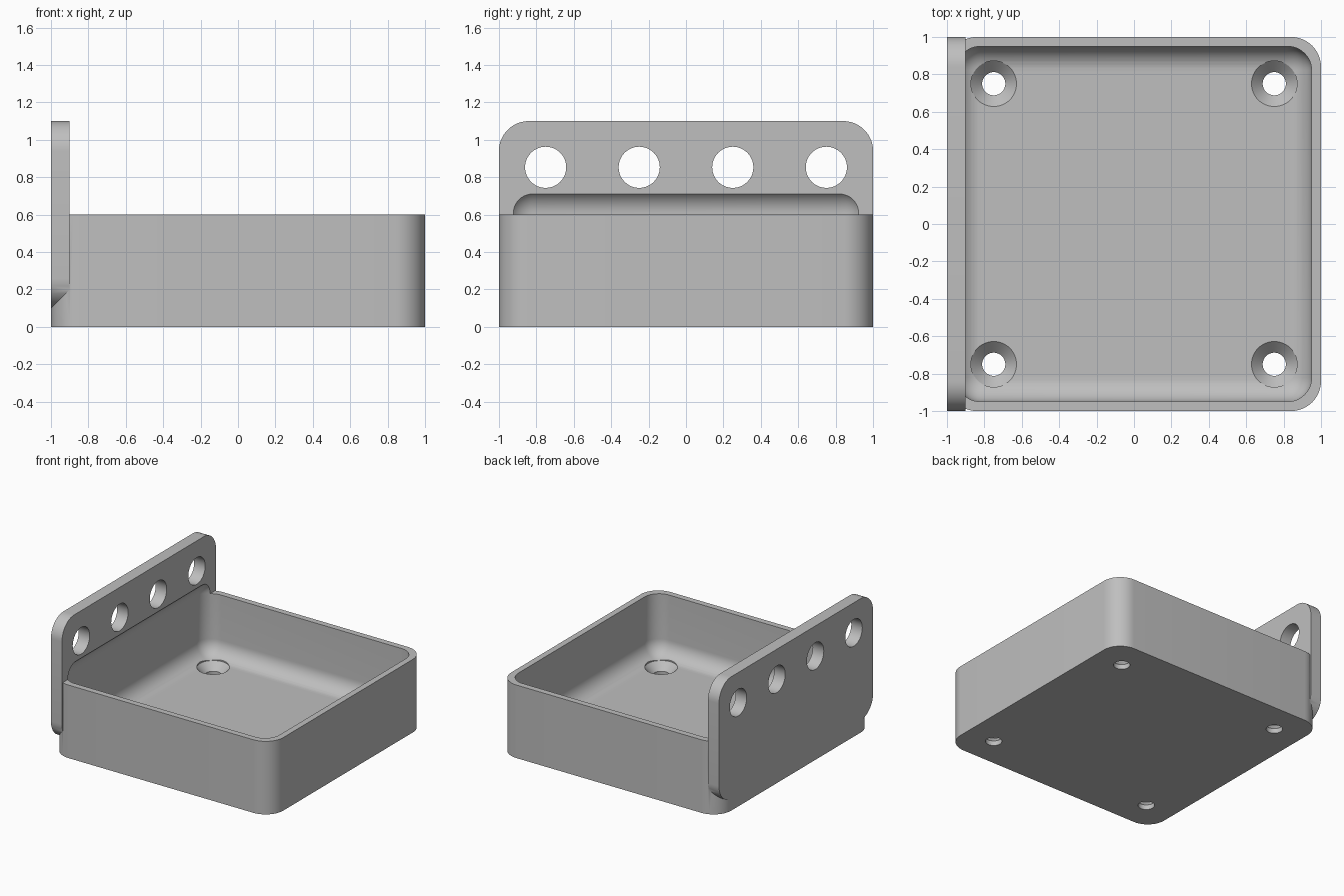
import bpy
import bmesh
import math
from mathutils import Matrix, Vector

if "Cube" in bpy.data.objects:
    bpy.data.objects.remove(bpy.data.objects["Cube"], do_unlink=True)

ROUND = 0.16      # outer corner radius
FLOOR = 0.10      # floor thickness

grey = bpy.data.materials.new("plain grey")
grey.use_nodes = True
grey.diffuse_color = (0.52, 0.52, 0.52, 1)
grey.node_tree.nodes["Principled BSDF"].inputs["Base Color"].default_value = grey.diffuse_color


def to_object(name, bm):
    bmesh.ops.recalc_face_normals(bm, faces=bm.faces)
    mesh = bpy.data.meshes.new(name)
    bm.to_mesh(mesh)
    bm.free()
    mesh.materials.append(grey)
    obj = bpy.data.objects.new(name, mesh)
    bpy.context.collection.objects.link(obj)
    return obj


def rounded_box(name, low, high, radius, axis=None):
    """Box with its edges along one axis rounded, or all edges if no axis is given."""
    low, high = Vector(low), Vector(high)
    size = high - low
    bm = bmesh.new()
    bmesh.ops.create_cube(bm, size=1, matrix=Matrix.Translation((low + high) / 2)
                          @ Matrix.Diagonal((*size, 1)))
    edges = [e for e in bm.edges if axis is None
             or abs(e.verts[0].co[axis] - e.verts[1].co[axis]) > 0.01]
    bmesh.ops.bevel(bm, geom=edges, offset=radius, segments=12, profile=0.5, affect='EDGES')
    return to_object(name, bm)


def add_lathe(bm, profile, matrix):
    """Closed solid of revolution from (radius, height) pairs."""
    sides = 48
    rings = [[bm.verts.new(matrix @ Vector((r * math.cos(k * math.tau / sides),
                                            r * math.sin(k * math.tau / sides), h)))
              for k in range(sides)] for r, h in profile]
    for a, b in zip(rings, rings[1:]):
        for k in range(sides):
            n = (k + 1) % sides
            bm.faces.new((a[k], a[n], b[n], b[k]))
    bm.faces.new(rings[0][::-1])
    bm.faces.new(rings[-1])


def combine(target, tool, operation):
    tool.hide_render = True
    mod = target.modifiers.new(operation.lower(), 'BOOLEAN')
    mod.operation = operation
    mod.solver = 'EXACT'
    mod.object = tool
    bpy.ops.object.select_all(action='DESELECT')
    bpy.context.view_layer.objects.active = target
    target.select_set(True)
    bpy.ops.object.modifier_apply(modifier=mod.name)
    bpy.data.objects.remove(tool, do_unlink=True)


# Tray block with the upright hanging plate on its right side
tray = rounded_box("tray_with_hanging_plate", (-1, -1, 0), (1, 1, 0.6), ROUND, axis=2)
plate = rounded_box("hanging_plate", (-1, -1, 0.1), (-0.9, 1, 1.1), ROUND, axis=0)
combine(tray, plate, 'UNION')

# Rounded cavity, which also bites a shallow recess into the plate
cavity = rounded_box("cavity", (-0.95, -0.95, FLOOR), (0.95, 0.95, 0.738), 0.13)
combine(tray, cavity, 'DIFFERENCE')

# Countersunk screw holes in the floor corners
bm = bmesh.new()
screw = [(0.062, -0.1), (0.062, 0.04), (0.122, FLOOR), (0.122, 0.3)]
for x in (-0.75, 0.75):
    for y in (-0.75, 0.75):
        add_lathe(bm, screw, Matrix.Translation((x, y, 0)))
combine(tray, to_object("screw_holes", bm), 'DIFFERENCE')

# Row of round holes through the plate
bm = bmesh.new()
for y in (-0.75, -0.25, 0.25, 0.75):
    add_lathe(bm, [(0.11, -0.2), (0.11, 0.2)],
              Matrix.Translation((-0.95, y, 0.853)) @ Matrix.Rotation(math.pi / 2, 4, 'Y'))
combine(tray, to_object("plate_holes", bm), 'DIFFERENCE')

# Smooth shading with crisp edges
bpy.ops.object.select_all(action='DESELECT')
tray.select_set(True)
bpy.context.view_layer.objects.active = tray
bpy.ops.object.shade_smooth_by_angle(angle=math.radians(30))
